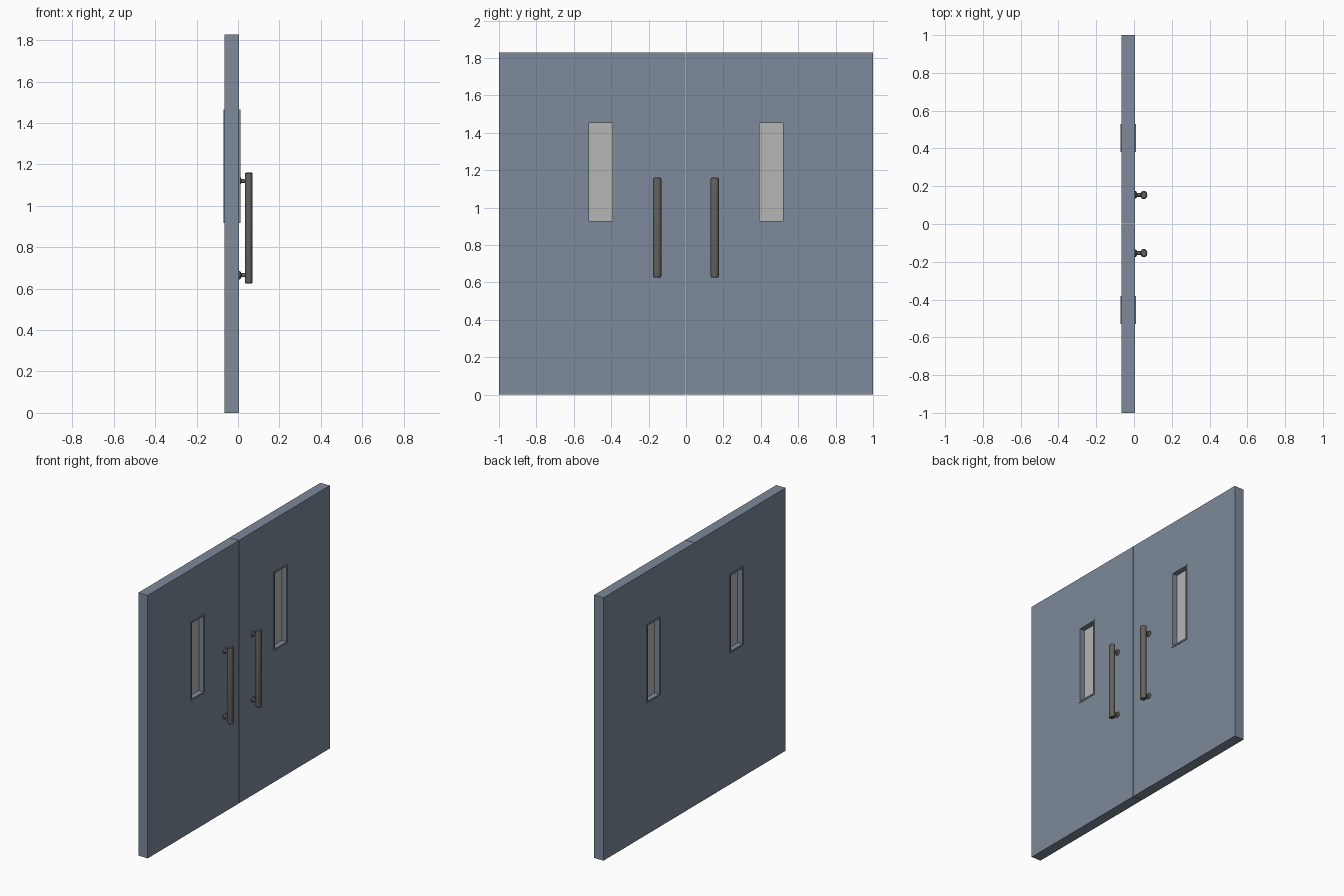
import bpy, bmesh, math
from mathutils import Vector

if "Cube" in bpy.data.objects:
    bpy.data.objects.remove(bpy.data.objects["Cube"])


def material(name, rgb):
    m = bpy.data.materials.new(name)
    m.diffuse_color = (*rgb, 1)
    m.use_nodes = True
    m.node_tree.nodes["Principled BSDF"].inputs["Base Color"].default_value = m.diffuse_color
    return m


PAINT = material("blue grey paint", (0.205, 0.255, 0.325))
GLASS = material("pale glass", (0.47, 0.465, 0.455))
METAL = material("dark metal", (0.125, 0.118, 0.108))


def finish(name, bm, mat, smooth=False):
    bmesh.ops.recalc_face_normals(bm, faces=bm.faces)
    me = bpy.data.meshes.new(name)
    bm.to_mesh(me)
    bm.free()
    me.materials.append(mat)
    ob = bpy.data.objects.new(name, me)
    bpy.context.collection.objects.link(ob)
    if smooth:
        bpy.ops.object.select_all(action='DESELECT')
        ob.select_set(True)
        bpy.context.view_layer.objects.active = ob
        bpy.ops.object.shade_smooth_by_angle(angle=math.radians(35))
    return ob


def rect(y0, y1, z0, z1):
    return [(y0, z0), (y1, z0), (y1, z1), (y0, z1)]


def ring_slab(name, outer, inner, x0, x1, mat):
    """Rectangular slab in the YZ plane with a rectangular through-opening."""
    bm = bmesh.new()
    loops = [[bm.verts.new((x, y, z)) for y, z in r]
             for r, x in ((outer, x0), (outer, x1), (inner, x1), (inner, x0))]
    for a in range(4):
        p, q = loops[a], loops[(a + 1) % 4]
        for i in range(4):
            j = (i + 1) % 4
            bm.faces.new((p[i], p[j], q[j], q[i]))
    return finish(name, bm, mat)


def lathe(name, profile, origin, axis, u, v, mat, n=20):
    """Revolve (radius, distance) points about an axis; u and v scale the section."""
    bm = bmesh.new()
    axis, u, v, origin = Vector(axis), Vector(u), Vector(v), Vector(origin)
    rows = []
    for r, d in profile:
        rows.append([bm.verts.new(origin + axis * d
                                  + u * r * math.cos(2 * math.pi * k / n)
                                  + v * r * math.sin(2 * math.pi * k / n))
                     for k in range(n)])
    for p, q in zip(rows, rows[1:]):
        for k in range(n):
            j = (k + 1) % n
            bm.faces.new((p[k], p[j], q[j], q[k]))
    bm.faces.new(rows[0])
    bm.faces.new(rows[-1])
    return finish(name, bm, mat, True)


for side, s in (("left", -1), ("right", 1)):
    def span(a, b, z0, z1):
        return rect(*sorted((s * a, s * b)), z0, z1)

    # door leaf with window opening
    ring_slab(side + "_door_leaf", span(0.0015, 1.0, 0, 1.828),
              span(0.388, 0.524, 0.922, 1.458), -0.066, 0.006, PAINT)
    # raised window frame lining the opening
    ring_slab(side + "_window_frame", span(0.382, 0.530, 0.916, 1.464),
              span(0.393, 0.519, 0.927, 1.453), -0.071, 0.011, PAINT)
    # glass pane in the middle of the thickness
    bm = bmesh.new()
    bmesh.ops.create_cube(bm, size=1)
    for vert in bm.verts:
        vert.co = Vector((vert.co.x * 0.008 - 0.030,
                          vert.co.y * 0.130 + s * 0.456,
                          vert.co.z * 0.530 + 1.19))
    finish(side + "_window_glass", bm, GLASS)

    # vertical pull bar, slightly oval with softened ends
    y = s * 0.154
    lathe(side + "_pull_bar",
          [(0.75, 0.625), (0.93, 0.628), (1, 0.635), (1, 1.150), (0.93, 1.157), (0.75, 1.160)],
          (0.052, y, 0), (0, 0, 1), (0.0185, 0, 0), (0, 0.022, 0), METAL)
    # standoffs with flared roses against the door
    for label, z in (("lower", 0.665), ("upper", 1.12)):
        lathe(f"{side}_{label}_standoff",
              [(0.020, 0.004), (0.020, 0.009), (0.016, 0.013), (0.010, 0.016), (0.010, 0.045)],
              (0, y, z), (1, 0, 0), (0, 1, 0), (0, 0, 1), METAL, 16)
